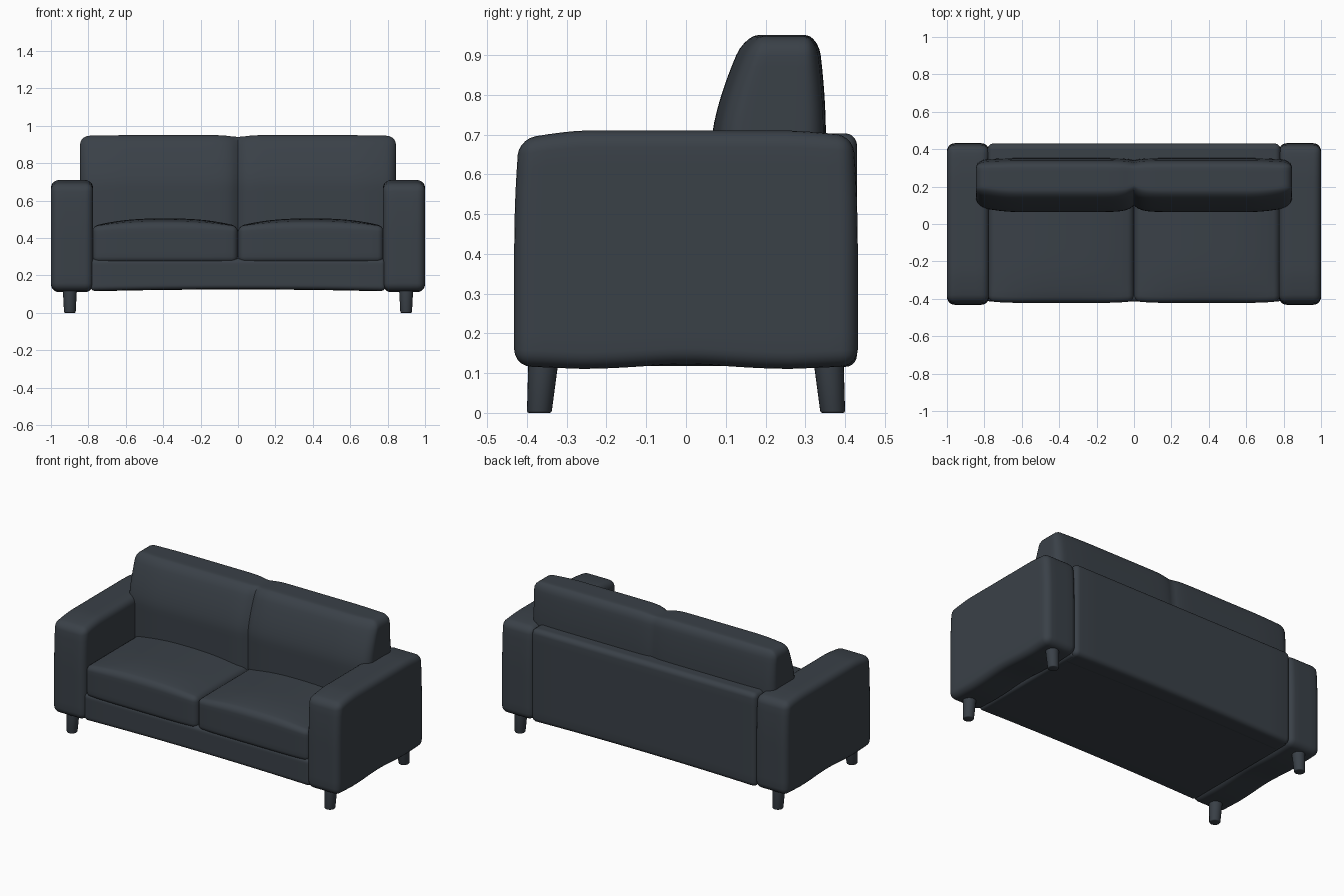
import bpy, bmesh, math
from mathutils import Vector

if "Cube" in bpy.data.objects:
    bpy.data.objects.remove(bpy.data.objects["Cube"], do_unlink=True)

# One dark slate upholstery colour
COLOUR = (0.042, 0.052, 0.064, 1)
slate = bpy.data.materials.new("dark slate")
slate.use_nodes = True
slate.diffuse_color = COLOUR
bsdf = slate.node_tree.nodes["Principled BSDF"]
bsdf.inputs["Base Color"].default_value = COLOUR
bsdf.inputs["Roughness"].default_value = 0.7


def finish(name, bm):
    """Turn a bmesh into a smooth, coloured object."""
    bmesh.ops.recalc_face_normals(bm, faces=bm.faces)
    mesh = bpy.data.meshes.new(name)
    bm.to_mesh(mesh)
    bm.free()
    mesh.materials.append(slate)
    obj = bpy.data.objects.new(name, mesh)
    bpy.context.collection.objects.link(obj)
    bpy.ops.object.select_all(action='DESELECT')
    obj.select_set(True)
    bpy.context.view_layer.objects.active = obj
    bpy.ops.object.shade_smooth_by_angle(angle=math.radians(50))
    return obj


def soft_box(name, lo, hi, radius, shape=None, cuts=(12, 12, 12)):
    """Rounded box, sliced into a grid and bent by shape(point, u, v, w)."""
    lo, hi = Vector(lo), Vector(hi)
    mid, half = (lo + hi) / 2, (hi - lo) / 2
    bm = bmesh.new()
    bmesh.ops.create_cube(bm, size=2)
    for v in bm.verts:
        v.co = Vector(mid[i] + v.co[i] * half[i] for i in range(3))
    bmesh.ops.bevel(bm, geom=bm.edges[:], offset=radius, segments=5,
                    profile=0.5, affect='EDGES', clamp_overlap=True)
    for axis in range(3):
        normal = Vector((0, 0, 0))
        normal[axis] = 1
        a, b = lo[axis] + radius, hi[axis] - radius
        for k in range(1, cuts[axis]):
            point = mid.copy()
            point[axis] = a + (b - a) * k / cuts[axis]
            bmesh.ops.bisect_plane(bm, geom=bm.verts[:] + bm.edges[:] + bm.faces[:],
                                   plane_co=point, plane_no=normal, dist=1e-5)
    if shape:
        for v in bm.verts:
            u, s, w = ((v.co[i] - mid[i]) / half[i] for i in range(3))
            v.co = shape(v.co.copy(), u, s, w)
    return finish(name, bm)


def arm_shape(p, u, v, w):
    # Top falls away towards the ends, underside lifts in the middle
    up, down = max(w, 0), max(-w, 0)
    fall = max(0, abs(v) - 0.6) / 0.4
    p.z -= up * (0.022 if v < 0 else 0.014) * fall ** 1.5
    p.z += down * (0.012 * math.exp(-(v / 0.35) ** 2) + 0.008 * fall)
    p.y -= v * 0.012 * up ** 2
    return p


def seat_shape(p, u, v, w):
    # Crowned top and gently pillowed front
    if w > 0:
        p.z += w * (0.042 * (1 - abs(u) ** 2.5) * (1 - 0.55 * max(-v, 0) ** 3) - 0.012)
    if v < 0:
        p.y += -v * 0.010 * abs(u) ** 6
    return p


def back_shape(p, u, v, w):
    # Raked front, plump pillows and a shallow seam in the centre
    t = max(0, (p.z - 0.68) / 0.27)
    seam = math.exp(-abs(p.x) / 0.035)
    pillow = max(0, abs(u) - 0.72) / 0.28
    front, rear = (1 - v) / 2, (1 + v) / 2
    p.y += front * (0.085 * t ** 1.5 + 0.035 * seam + 0.030 * pillow ** 2)
    p.y -= rear * (0.020 * t ** 2 + 0.012 * seam + 0.010 * pillow ** 2)
    if w > 0:
        p.z -= w * (0.009 * math.exp(-(p.x / 0.06) ** 2) + 0.004 * pillow)
    return p


def base_shape(p, u, v, w):
    # Underside sags up slightly along the middle
    if w < 0:
        p.z -= w * 0.010 * (1 - u * u)
    return p


# Frame: plinth under the seats and the rear panel between the arms
soft_box("seat_base", (-0.79, -0.415, 0.117), (0.79, 0.40, 0.29), 0.025, base_shape)
soft_box("rear_panel", (-0.783, 0.30, 0.115), (0.783, 0.43, 0.703), 0.03, base_shape)

# Back cushions, joined by a centre seam
soft_box("back_cushions", (-0.845, 0.064, 0.40), (0.845, 0.352, 0.95), 0.05,
         back_shape, (72, 6, 16))

for side, label in ((1, "left"), (-1, "right")):
    # Arm and seat cushion
    x0, x1 = sorted((side * 0.775, side * 1.0))
    soft_box(label + "_arm", (x0, -0.432, 0.11), (x1, 0.432, 0.71), 0.042,
             arm_shape, (4, 24, 12))
    x0, x1 = sorted((side * 0.001, side * 0.779))
    soft_box(label + "_seat_cushion", (x0, -0.422, 0.268), (x1, 0.16, 0.475), 0.032,
             seat_shape, (20, 16, 6))

    # Tapered, slightly splayed legs
    for end, place in ((-1, "front"), (1, "rear")):
        bm = bmesh.new()
        bmesh.ops.create_cone(bm, cap_ends=True, segments=24,
                              radius1=0.031, radius2=0.039, depth=0.15)
        rim = [e for e in bm.edges if all(v.co.z < 0 for v in e.verts)]
        bmesh.ops.bevel(bm, geom=rim, offset=0.005, segments=2, profile=0.5,
                        affect='EDGES')
        for v in bm.verts:
            z = v.co.z + 0.075
            v.co = Vector((v.co.x + side * 0.899,
                           v.co.y + end * (0.369 - 0.08 * z), z))
        finish(f"{place}_{label}_leg", bm)
